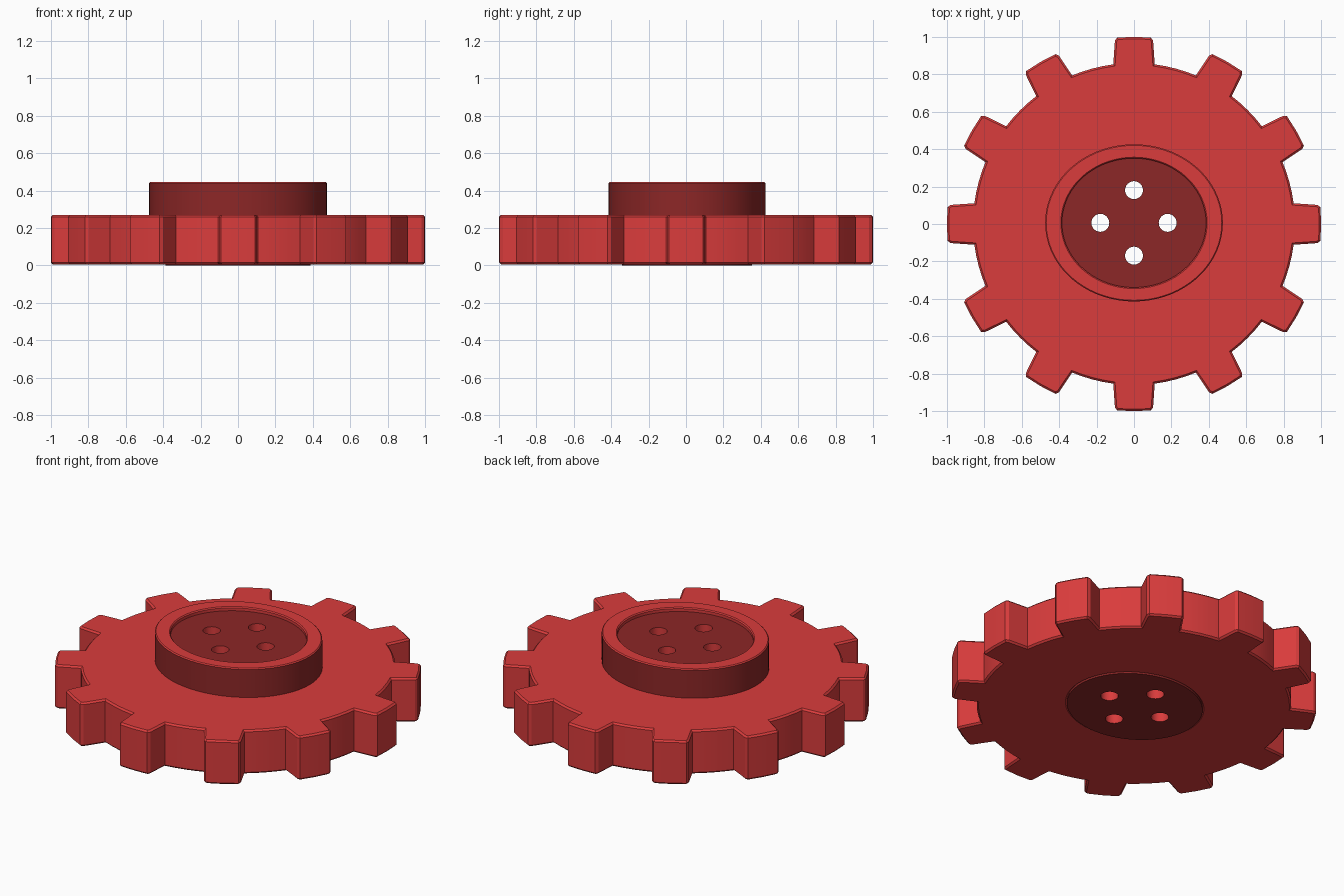
import bpy, bmesh, math

if "Cube" in bpy.data.objects:
    bpy.data.objects.remove(bpy.data.objects["Cube"])

CY = 0.006           # hub centre in y
RX, RY = 0.385, 0.345  # recessed centre plate


def material(name, colour):
    m = bpy.data.materials.new(name)
    m.diffuse_color = (*colour, 1)
    m.use_nodes = True
    m.node_tree.nodes["Principled BSDF"].inputs["Base Color"].default_value = m.diffuse_color
    return m


red = material("red", (0.70, 0.045, 0.045))
dark_red = material("dark red", (0.265, 0.02, 0.02))


def ellipse(rx, ry, cx=0.0, cy=CY, n=72):
    return [(cx + rx * math.cos(2 * math.pi * i / n),
             cy + ry * math.sin(2 * math.pi * i / n)) for i in range(n)]


def part(name, loops, z0, z1, bevel, side_rule, flat_index):
    """Extrude an outline with holes; colour walls by rule, flat faces by index."""
    curve = bpy.data.curves.new(name, 'CURVE')
    curve.dimensions = '2D'
    curve.fill_mode = 'BOTH'
    curve.extrude = (z1 - z0) / 2 - bevel
    curve.bevel_depth = bevel
    curve.bevel_resolution = 0
    curve.offset = -bevel
    for pts in loops:
        s = curve.splines.new('POLY')
        s.points.add(len(pts) - 1)
        for p, (x, y) in zip(s.points, pts):
            p.co = (x, y, 0, 1)
        s.use_cyclic_u = True
    ob = bpy.data.objects.new(name, curve)
    bpy.context.collection.objects.link(ob)
    bpy.ops.object.select_all(action='DESELECT')
    ob.select_set(True)
    bpy.context.view_layer.objects.active = ob
    bpy.ops.object.convert(target='MESH')
    ob = bpy.context.view_layer.objects.active
    me = ob.data
    bm = bmesh.new()
    bm.from_mesh(me)
    bmesh.ops.remove_doubles(bm, verts=bm.verts, dist=1e-4)
    bmesh.ops.translate(bm, verts=bm.verts, vec=(0, 0, (z0 + z1) / 2))
    bmesh.ops.recalc_face_normals(bm, faces=bm.faces)
    me.materials.clear()
    me.materials.append(red)
    me.materials.append(dark_red)
    for f in bm.faces:
        if abs(f.normal.z) > 0.5:
            f.material_index = flat_index
        else:
            f.material_index = side_rule(f.calc_center_median())
    bm.to_mesh(me)
    bm.free()
    bpy.ops.object.shade_smooth_by_angle(angle=math.radians(25))
    return ob


def hub_radius(c, rx, ry):
    return math.hypot(c.x / rx, (c.y - CY) / ry)


# Toothed outline: 12 teeth with slightly tapered flanks and clipped corners
TOOTH = [(-7.4, 0.86), (-5.95, 0.985), (-5.2, 1.0), (0, 1.0), (5.2, 1.0),
         (5.95, 0.985), (7.4, 0.86), (11.2, 0.86), (15, 0.86), (18.8, 0.86)]
outline = []
for k in range(12):
    for deg, r in TOOTH:
        a = math.radians(30 * k + deg)
        outline.append((r * math.cos(a), r * math.sin(a)))

part("gear_body", [outline, ellipse(RX, RY)], 0.006, 0.27, 0.01,
     lambda c: 0, 0)

# Raised oval collar: dark outer wall, red rim
part("hub_collar", [ellipse(0.475, 0.42), ellipse(RX, RY)], 0.25, 0.445, 0.006,
     lambda c: 1 if hub_radius(c, 0.475, 0.42) > 0.93 else 0, 0)

# Dark centre plate with four through holes lined in red
holes = [ellipse(0.048, 0.048, x, CY + y, 24)
         for x, y in ((0.18, 0), (-0.18, 0), (0, 0.175), (0, -0.175))]
part("centre_plate", [ellipse(RX + 0.002, RY + 0.002)] + holes, 0.0, 0.422, 0.0,
     lambda c: 0 if hub_radius(c, RX, RY) < 0.8 else 1, 1)
